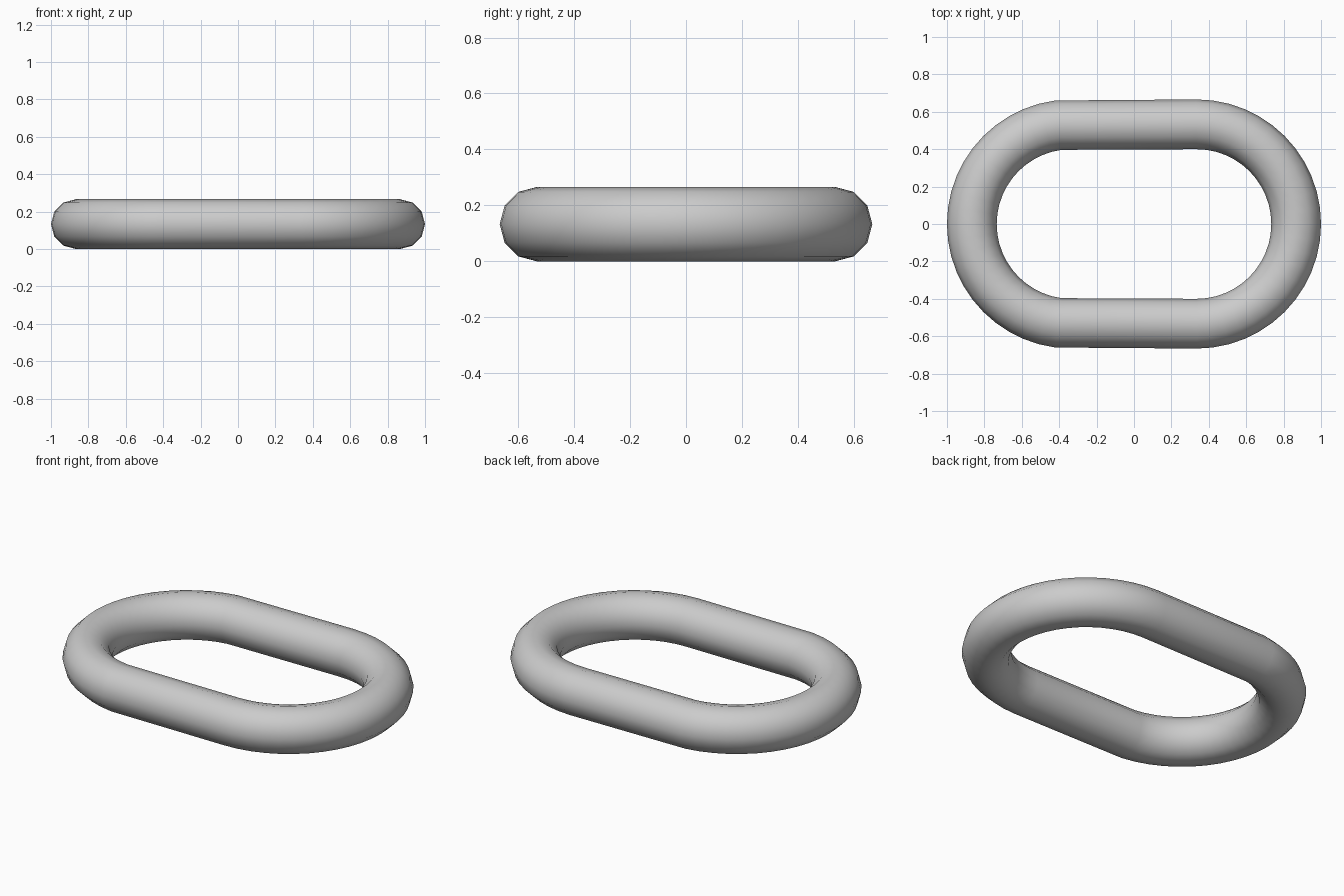
import bpy, bmesh
from math import sin, cos, pi, radians
from mathutils import Vector

if "Cube" in bpy.data.objects:
    bpy.data.objects.remove(bpy.data.objects["Cube"])

TUBE = 0.133          # tube radius
BEND = 0.533          # centreline radius of the rounded ends
HALF = 1 - BEND - TUBE  # half length of the straight sides
SIDES = 12
STEPS = 24

# Centreline of the stadium-shaped link: (position, outward direction)
path = []
for side, first, last in ((1, 0, STEPS), (-1, 1, STEPS - 1)):
    for i in range(first, last + 1):
        a = radians(-90 if side > 0 else 90) + pi * i / STEPS
        out = Vector((cos(a), sin(a), 0))
        path.append((Vector((side * HALF, 0, TUBE)) + out * BEND, out))

# Sweep the round section along the closed path
bm = bmesh.new()
rings = []
for pos, out in path:
    rings.append([bm.verts.new(pos + TUBE * (out * cos(2 * pi * k / SIDES)
                  + Vector((0, 0, sin(2 * pi * k / SIDES))))) for k in range(SIDES)])
for i, ring in enumerate(rings):
    nxt = rings[(i + 1) % len(rings)]
    for k in range(SIDES):
        j = (k + 1) % SIDES
        bm.faces.new((ring[k], nxt[k], nxt[j], ring[j])).smooth = True
bmesh.ops.recalc_face_normals(bm, faces=bm.faces)

mesh = bpy.data.meshes.new("chain_link")
bm.to_mesh(mesh)
bm.free()
bpy.context.collection.objects.link(bpy.data.objects.new("chain_link", mesh))
